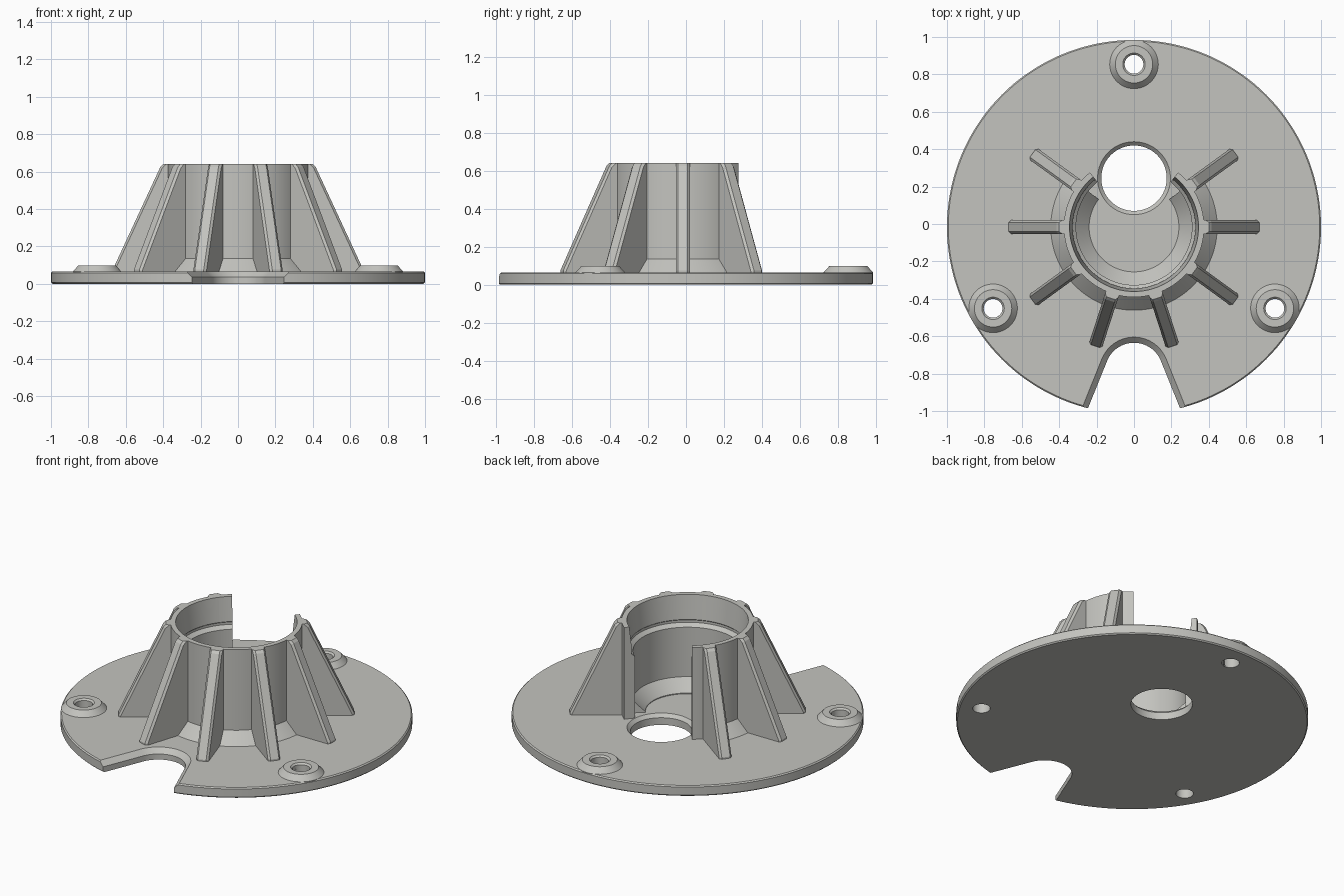
import bpy, bmesh
from math import radians, cos, sin
from mathutils import Matrix

if "Cube" in bpy.data.objects:
    bpy.data.objects.remove(bpy.data.objects["Cube"])

CY = -0.016          # centre of the disc in y
TOP = 0.065          # top face of the base plate

grey = bpy.data.materials.new("warm grey plastic")
grey.diffuse_color = (0.55, 0.55, 0.52, 1)
grey.use_nodes = True
grey.node_tree.nodes["Principled BSDF"].inputs["Base Color"].default_value = grey.diffuse_color


def finish(name, bm, loc=(0, 0, 0), smooth=True):
    bmesh.ops.remove_doubles(bm, verts=bm.verts, dist=1e-5)
    bmesh.ops.recalc_face_normals(bm, faces=bm.faces)
    me = bpy.data.meshes.new(name)
    bm.to_mesh(me)
    bm.free()
    me.materials.append(grey)
    ob = bpy.data.objects.new(name, me)
    bpy.context.collection.objects.link(ob)
    ob.location = loc
    if smooth:
        shade(ob)
    return ob


def shade(ob):
    bpy.ops.object.select_all(action='DESELECT')
    ob.select_set(True)
    bpy.context.view_layer.objects.active = ob
    bpy.ops.object.shade_smooth_by_angle(angle=radians(25))


def lathe(name, profile, loc, a0=0, a1=360, steps=96, smooth=True):
    """Revolve a closed (radius, z) profile; partial sweeps get end caps."""
    bm = bmesh.new()
    full = a1 - a0 == 360
    rings = []
    for i in range(steps if full else steps + 1):
        a = radians(a0 + (a1 - a0) * i / steps)
        rings.append([bm.verts.new((r * cos(a), r * sin(a), z)) for r, z in profile])
    n = len(profile)
    for i in range(steps):
        p, q = rings[i], rings[(i + 1) % len(rings)]
        for j in range(n):
            k = (j + 1) % n
            if profile[j][0] == 0 and profile[k][0] == 0:
                continue
            bm.faces.new((p[j], p[k], q[k], q[j]))
    if not full:
        bm.faces.new(rings[0])
        bm.faces.new(rings[-1])
    return finish(name, bm, loc, smooth)


def notch_outline(r):
    """Round-ended V opening toward the front."""
    yc, t = -0.79, radians(22)
    pts = [(r * cos(a), yc + r * sin(a)) for a in
           (t + (radians(180) - 2 * t) * i / 28 for i in range(29))]
    x, y = pts[0]
    ex = x + (y + 1.2) * sin(t) / cos(t)
    return [(ex, -1.2)] + pts + [(-ex, -1.2)]


# Base plate with softened rim
c = 0.007
plate = lathe("base_plate", [(0, 0), (1 - c, 0), (1, c), (1, TOP - c), (1 - c, TOP), (0, TOP)],
              (0, CY, 0), steps=144, smooth=False)

# Cutters: chamfered cable hole, screw holes, chamfered front notch
cutters = [lathe("hole_cutter", [(0, -0.1), (0.175, -0.1), (0.175, 0.045), (0.225, 0.095), (0, 0.095)],
                 (0, 0.245, 0), steps=64, smooth=False)]
boss_spots = [(0.87 * cos(radians(a)), CY + 0.87 * sin(radians(a)), 0) for a in (90, 210, 330)]
for p in boss_spots:
    cutters.append(lathe("screw_cutter", [(0, -0.1), (0.05, -0.1), (0.05, 0.2), (0, 0.2)],
                         p, steps=32, smooth=False))
bm = bmesh.new()
layers = [[bm.verts.new((x, y, z)) for x, y in notch_outline(r)]
          for r, z in ((0.155, -0.1), (0.155, 0.035), (0.22, 0.1))]
for lo, hi in zip(layers, layers[1:]):
    for i in range(len(lo)):
        k = (i + 1) % len(lo)
        bm.faces.new((lo[i], lo[k], hi[k], hi[i]))
bm.faces.new(layers[0])
bm.faces.new(layers[-1])
cutters.append(finish("notch_cutter", bm, smooth=False))

for cut in cutters:
    cut.hide_render = True
    mod = plate.modifiers.new("cut", 'BOOLEAN')
    mod.operation, mod.solver, mod.object = 'DIFFERENCE', 'EXACT', cut
bpy.context.view_layer.update()
deps = bpy.context.evaluated_depsgraph_get()
cut_mesh = bpy.data.meshes.new_from_object(plate.evaluated_get(deps))
plate.modifiers.clear()
plate.data = cut_mesh
for cut in cutters:
    bpy.data.objects.remove(cut)
shade(plate)

# Screw bosses
for p in boss_spots:
    lathe("screw_boss", [(0.05, 0.06), (0.05, 0.088), (0.06, 0.098), (0.10, 0.098),
                         (0.13, TOP), (0.13, 0.06)], p, steps=48)

# Open socket wall: stepped bore, flared foot outside and sloped seat inside
base = TOP - 0.003
upper = [(0.31, 0.45), (0.333, 0.47), (0.333, 0.485), (0.328, 0.49), (0.345, 0.64), (0.375, 0.64)]
lathe("socket_wall", [(0.24, base), (0.24, TOP + 0.005), (0.31, 0.14)] + upper
      + [(0.375, 0.135), (0.445, TOP), (0.445, base)], (0, CY, 0), -218, 38, 80)
for name, a0, a1 in (("socket_end_right", 38, 51), ("socket_end_left", 129, 142)):
    lathe(name, [(0.31, base)] + upper + [(0.375, base)], (0, CY, 0), a0, a1, 5)

# Tapered ribs around the socket, ten-fold spacing with the two rear ones left out
side = [(0.355, base), (0.67, base), (0.67, TOP + 0.01), (0.415, 0.625), (0.40, 0.64), (0.355, 0.64)]
w = 0.037
for k in range(-6, 2):
    bm = bmesh.new()
    a = [bm.verts.new((r, -w, z)) for r, z in side]
    b = [bm.verts.new((r, w, z)) for r, z in side]
    bm.faces.new(a)
    bm.faces.new(b)
    n = len(side)
    for i in range(n):
        bm.faces.new((a[i], a[(i + 1) % n], b[(i + 1) % n], b[i]))
    bmesh.ops.recalc_face_normals(bm, faces=bm.faces)
    # chamfer the long outer edges
    edges = [e for e in bm.edges if abs(e.verts[0].co.y - e.verts[1].co.y) < 1e-6
             and min(v.co.x for v in e.verts) > 0.39]
    bmesh.ops.bevel(bm, geom=edges, offset=0.012, segments=1, affect='EDGES')
    bm.transform(Matrix.Rotation(radians(36 * k), 4, 'Z'))
    finish("rib", bm, (0, CY, 0), smooth=False)
